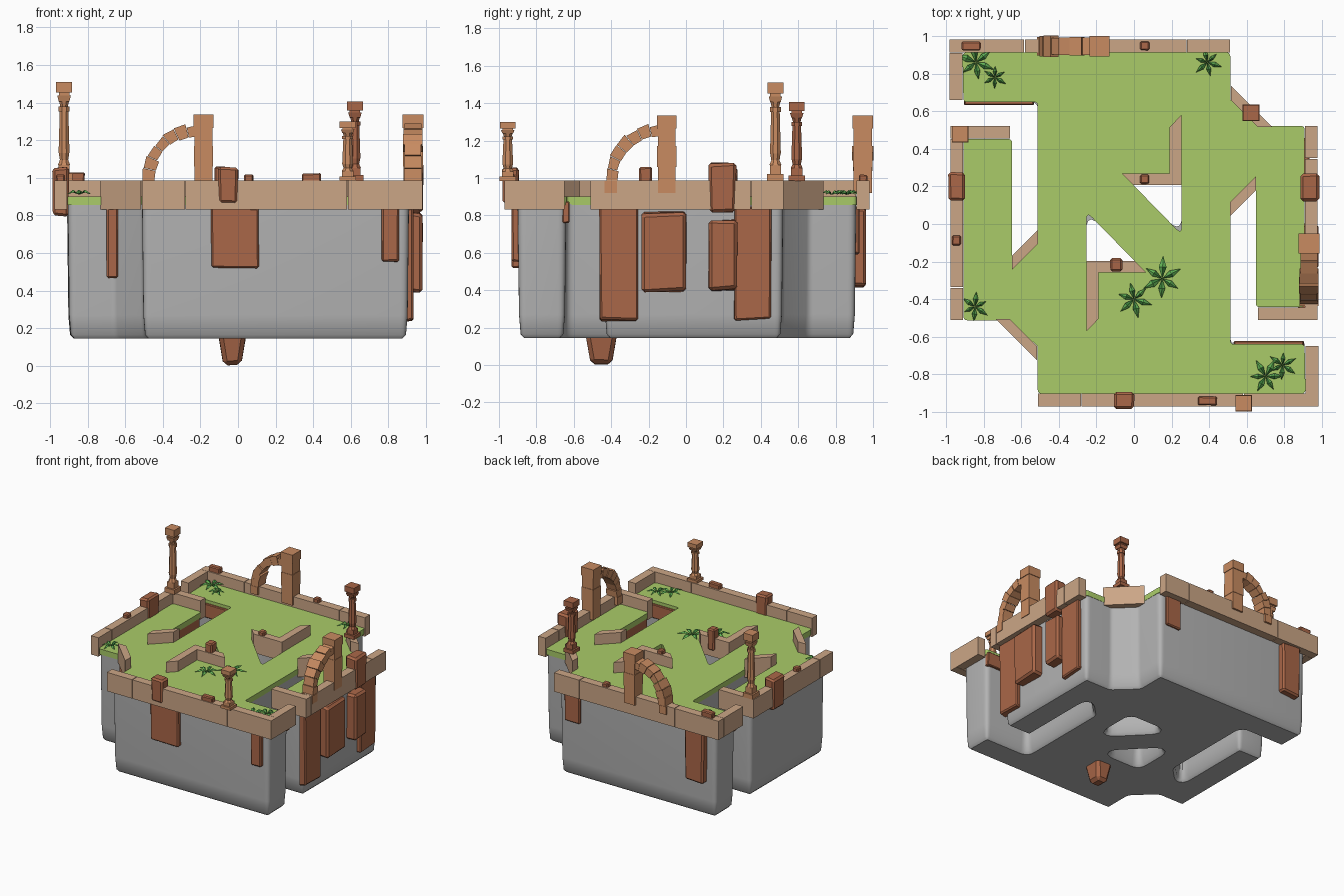
import bpy, bmesh, math, random
from mathutils import Vector, Matrix

if "Cube" in bpy.data.objects:
    bpy.data.objects.remove(bpy.data.objects["Cube"])

random.seed(4)


def material(name, c):
    m = bpy.data.materials.new(name)
    m.diffuse_color = (*c, 1)
    m.use_nodes = True
    m.node_tree.nodes["Principled BSDF"].inputs["Base Color"].default_value = m.diffuse_color
    return m


GRASS = material("grass green", (0.40, 0.60, 0.14))
STONE = material("grey stone", (0.45, 0.45, 0.45))
TAN = material("tan wall", (0.60, 0.38, 0.24))
ROCK = material("red brown rock", (0.40, 0.135, 0.065))
CLAY = material("orange clay", (0.58, 0.26, 0.12))
LEAF = material("leaf green", (0.12, 0.44, 0.09))
DARK = material("dark leaf", (0.04, 0.20, 0.04))


def finish(bm, name, *mats, smooth=None):
    me = bpy.data.meshes.new(name)
    bmesh.ops.recalc_face_normals(bm, faces=bm.faces[:])
    bm.to_mesh(me)
    bm.free()
    ob = bpy.data.objects.new(name, me)
    bpy.context.collection.objects.link(ob)
    for m in mats:
        me.materials.append(m)
    if smooth:
        bpy.ops.object.select_all(action='DESELECT')
        ob.select_set(True)
        bpy.context.view_layer.objects.active = ob
        bpy.ops.object.shade_smooth_by_angle(angle=math.radians(smooth))
    return ob


def rot(p):  # half-turn symmetry of the whole island
    return (-p[0], 0.01 - p[1])


def fillet(pts, r, n=5):
    out = []
    for i, p in enumerate(pts):
        p, a, b = Vector(p), Vector(pts[i - 1]), Vector(pts[(i + 1) % len(pts)])
        u, v = a - p, b - p
        t = min(r / math.tan(u.angle(v) / 2), 0.45 * min(u.length, v.length))
        s, e = p + u.normalized() * t, p + v.normalized() * t
        for k in range(n + 1):
            f = k / n
            out.append(s * (1 - f) ** 2 + p * 2 * f * (1 - f) + e * f * f)
    return out


def inset(pts, d):
    out = []
    for i, p in enumerate(pts):
        d0 = (p - pts[i - 1]).normalized()
        d1 = (pts[(i + 1) % len(pts)] - p).normalized()
        n0, n1 = Vector((-d0.y, d0.x)), Vector((-d1.y, d1.x))
        out.append(p + (n0 + n1) * d / (1 + n0.dot(n1)))
    return out


def slab(name, loops, levels, mat, r=0.0, smooth=None):
    """Stack of outline layers; first loop is the rim, the others are holes."""
    bm = bmesh.new()
    caps = [[], []]
    for li, lp in enumerate(loops):
        pts = fillet(lp, r) if r else [Vector(p) for p in lp]
        area = sum(pts[i - 1].cross(pts[i]) for i in range(len(pts)))
        if (area > 0) != (li == 0):
            pts.reverse()
        rings = [[bm.verts.new((q.x, q.y, z)) for q in inset(pts, d)] for z, d in levels]
        n = len(pts)
        for a, b in zip(rings, rings[1:]):
            for i in range(n):
                bm.faces.new((a[i - 1], a[i], b[i], b[i - 1]))
        for c, ring in zip(caps, (rings[0], rings[-1])):
            c += [bm.edges.get((ring[i - 1], ring[i])) for i in range(n)]
    for c in caps:
        bmesh.ops.triangle_fill(bm, use_beauty=True, edges=c, normal=(0, 0, 1))
    return finish(bm, name, mat, smooth=smooth)


# island outline and two triangular holes
half = [(-0.91, 0.91), (0.51, 0.91), (0.51, 0.66), (0.66, 0.52), (0.905, 0.52), (0.905, -0.44),
        (0.65, -0.44), (0.65, 0.25), (0.51, 0.11), (0.51, -0.64), (0.905, -0.64)]
outline = half + [rot(p) for p in half]
hole = [(-0.06, 0.262), (0.255, -0.06), (0.255, 0.262)]
loops = [outline, hole, [rot(p) for p in hole]]
slab("stone_body", loops, [(0.145, 0.035), (0.165, 0.016), (0.27, 0.007), (0.86, 0.0)], STONE, 0.045, 40)
slab("grass_top", loops, [(0.855, -0.002), (0.90, -0.002)], GRASS, 0.02, 40)


# border walls, each repeated by the half turn
def rect(x0, x1, y0, y1):
    return [(x0, y0), (x1, y0), (x1, y1), (x0, y1)]


walls = [rect(-0.98, -0.585, 0.912, 0.98), rect(-0.58, 0.278, 0.912, 0.98), rect(0.283, 0.51, 0.912, 0.98),
         rect(-0.98, -0.912, 0.66, 0.91), rect(-0.975, -0.66, 0.455, 0.52),
         rect(-0.975, -0.908, -0.335, 0.453), rect(-0.975, -0.908, -0.51, -0.34),
         [(0.515, 0.735), (0.515, 0.66), (0.66, 0.515), (0.735, 0.515)],
         [(0.51, 0.115), (0.65, 0.255), (0.65, 0.18), (0.51, 0.04)],
         [(-0.064, 0.268), (0.19, 0.268), (0.19, 0.516), (0.252, 0.58), (0.252, 0.207), (-0.005, 0.207)]]
for i, w in enumerate(walls):
    for side, pts in (("a", w), ("b", [rot(p) for p in w])):
        slab(f"wall_{i}_{side}", [pts], [(0.832, 0), (0.986, 0)], TAN)


# rocks: chamfered, slightly irregular blocks
def rock(name, x0, x1, y0, y1, z0, z1, taper=0.9, jit=0.06):
    bm = bmesh.new()
    bmesh.ops.create_cube(bm, size=1)
    sx, sy, sz = x1 - x0, y1 - y0, z1 - z0
    for v in bm.verts:
        k = taper if v.co.z < 0 else 0.97
        v.co.x *= k * (1 - random.random() * jit)
        v.co.y *= k * (1 - random.random() * jit)
        v.co.z *= 1 - random.random() * jit * 1.5
        v.co = Vector((v.co.x * sx + (x0 + x1) / 2, v.co.y * sy + (y0 + y1) / 2, v.co.z * sz + (z0 + z1) / 2))
    bmesh.ops.bevel(bm, geom=bm.edges[:], offset=min(sx, sy, sz) * 0.14, segments=1, affect='EDGES', profile=0.5)
    finish(bm, name, ROCK)


hanging = [(-0.15, 0.12, -0.935, -0.87, 0.515, 0.85), (0.76, 0.86, -0.935, -0.87, 0.545, 0.85),
           (-0.70, -0.635, -0.55, -0.48, 0.46, 0.85), (0.87, 0.935, -0.47, -0.25, 0.23, 0.85),
           (0.87, 0.985, -0.245, 0.01, 0.385, 0.825), (0.87, 0.985, 0.115, 0.28, 0.395, 0.785),
           (0.87, 0.935, 0.25, 0.465, 0.23, 0.85), (-0.83, -0.65, 0.87, 0.965, 0.41, 0.85),
           (0.31, 0.46, 0.87, 0.93, 0.59, 0.85)]
for i, h in enumerate(hanging):
    rock(f"hanging_rock_{i}", *h, taper=0.95)
perched = [(-0.99, -0.895, 0.12, 0.28, 0.79, 1.06), (0.88, 0.99, 0.115, 0.275, 0.81, 1.085),
           (-0.11, 0.005, -0.985, -0.89, 0.86, 1.06), (-0.97, -0.918, -0.115, -0.06, 0.93, 1.02),
           (-0.92, -0.81, 0.92, 0.972, 0.93, 1.03), (0.03, 0.083, 0.922, 0.972, 0.93, 1.02),
           (0.335, 0.445, -0.965, -0.915, 0.93, 1.025), (0.03, 0.083, 0.212, 0.264, 0.93, 1.02),
           (-0.128, -0.06, -0.255, -0.178, 0.88, 1.065)]
for i, h in enumerate(perched):
    rock(f"wall_rock_{i}", *h)
rock("underside_rock", -0.11, 0.05, -0.545, -0.36, 0.0, 0.18, taper=0.62)
# thin rock ledges in the notches
for i, (x0, x1, y0, y1) in enumerate([(-0.91, -0.525, 0.632, 0.67), (-0.68, -0.648, 0.0, 0.44)]):
    rock(f"ledge_{i}_a", x0, x1, y0, y1, 0.76, 0.875, 0.98, 0.02)
    rock(f"ledge_{i}_b", -x1, -x0, 0.01 - y1, 0.01 - y0, 0.76, 0.875, 0.98, 0.02)


# columns: square plinth and capital around an eight-sided shaft
def frustum(bm, x, y, z0, z1, r0, r1, n):
    k = 1 / math.cos(math.pi / n)
    m = Matrix.Translation((x, y, (z0 + z1) / 2)) @ Matrix.Rotation(math.pi / n, 4, 'Z')
    bmesh.ops.create_cone(bm, cap_ends=True, segments=n, radius1=r0 * k, radius2=r1 * k, depth=z1 - z0, matrix=m)


def column(name, x, y, top, mat):
    bm = bmesh.new()
    h = top - 0.985
    for a, b, r0, r1, n in [(0, .07, .044, .044, 4), (.07, .16, .03, .03, 4), (.16, .21, .032, .022, 8),
                            (.21, .28, .022, .028, 8), (.28, .70, .029, .023, 8), (.70, .75, .029, .029, 8),
                            (.75, .80, .02, .026, 8), (.80, .86, .028, .036, 4), (.86, .89, .028, .028, 4),
                            (.89, 1, .042, .042, 4)]:
        frustum(bm, x, y, 0.985 + a * h, 0.985 + b * h, r0, r1, n)
    finish(bm, name, mat)


column("tall_column", -0.925, 0.478, 1.51, CLAY)
column("red_column", 0.622, 0.592, 1.405, ROCK)
column("short_column", 0.583, -0.953, 1.30, CLAY)


# broken arches: pillar of blocks with a quarter ring of wedges
def arch(name, place):
    bm = bmesh.new()

    def prism(sec, d):
        rings = [[bm.verts.new(place(s, e, z)) for s, z in sec] for e in (-d, d)]
        for ring in rings:
            bm.faces.new(ring)
        for i in range(4):
            bm.faces.new((rings[0][i - 1], rings[0][i], rings[1][i], rings[1][i - 1]))
    for z0, z1, w in [(0.92, 1.06, 0.048), (1.06, 1.17, 0.051), (1.17, 1.265, 0.048), (1.265, 1.335, 0.053)]:
        prism(rect(-0.183 - w, -0.183 + w, z0, z1), w + 0.002)
    n = 7
    for k in range(n):
        a0, a1 = [math.radians(90 + 90 * (k + f) / n) for f in (0.02, 0.98)]
        ro = 0.305 + random.uniform(-0.01, 0.012)
        ri = 0.24 + random.uniform(-0.008, 0.008)
        sec = [(-0.21 + r * math.cos(a), 0.985 + r * math.sin(a))
               for r, a in ((ri, a0), (ro, a0), (ro + random.uniform(-.012, .006), a1), (ri, a1))]
        prism(sec, 0.05 + random.uniform(-0.006, 0.007))
    prism(rect(-0.515, -0.45, 0.92, 0.985), 0.05)
    finish(bm, name, CLAY)


arch("north_arch", lambda s, d, z: (s, 0.945 + d, z))
arch("east_arch", lambda s, d, z: (0.93 + d, s + 0.08, z))


# plants: rosettes of folded pointed leaves
def plant(i, x, y, r):
    bm = bmesh.new()
    turn, n = random.random() * 6, 6
    for k in range(n):
        m = Matrix.Translation((x, y, 0.90)) @ Matrix.Rotation(turn + k * math.tau / n, 4, 'Z')
        R = r * random.uniform(0.85, 1.1)
        c, mid, tip, l, q = [bm.verts.new(m @ Vector(p)) for p in (
            (0, 0, 0.01), (0.5 * R, 0, 0.035), (R, 0, 0.012),
            (0.5 * R, 0.17 * R, 0.024), (0.5 * R, -0.17 * R, 0.024))]
        for f in ((c, mid, l), (mid, tip, l)):
            bm.faces.new(f)
        for f in ((c, q, mid), (mid, q, tip)):
            bm.faces.new(f).material_index = 1 if f[0] is c else 0
    finish(bm, f"plant_{i}", LEAF, DARK)


for i, p in enumerate([(-0.84, 0.86, 0.10), (-0.74, 0.78, 0.065), (0.39, 0.86, 0.075), (-0.845, -0.44, 0.075),
                       (0.15, -0.29, 0.115), (0.0, -0.40, 0.095), (0.70, -0.81, 0.095), (0.79, -0.75, 0.075)]):
    plant(i, *p)
